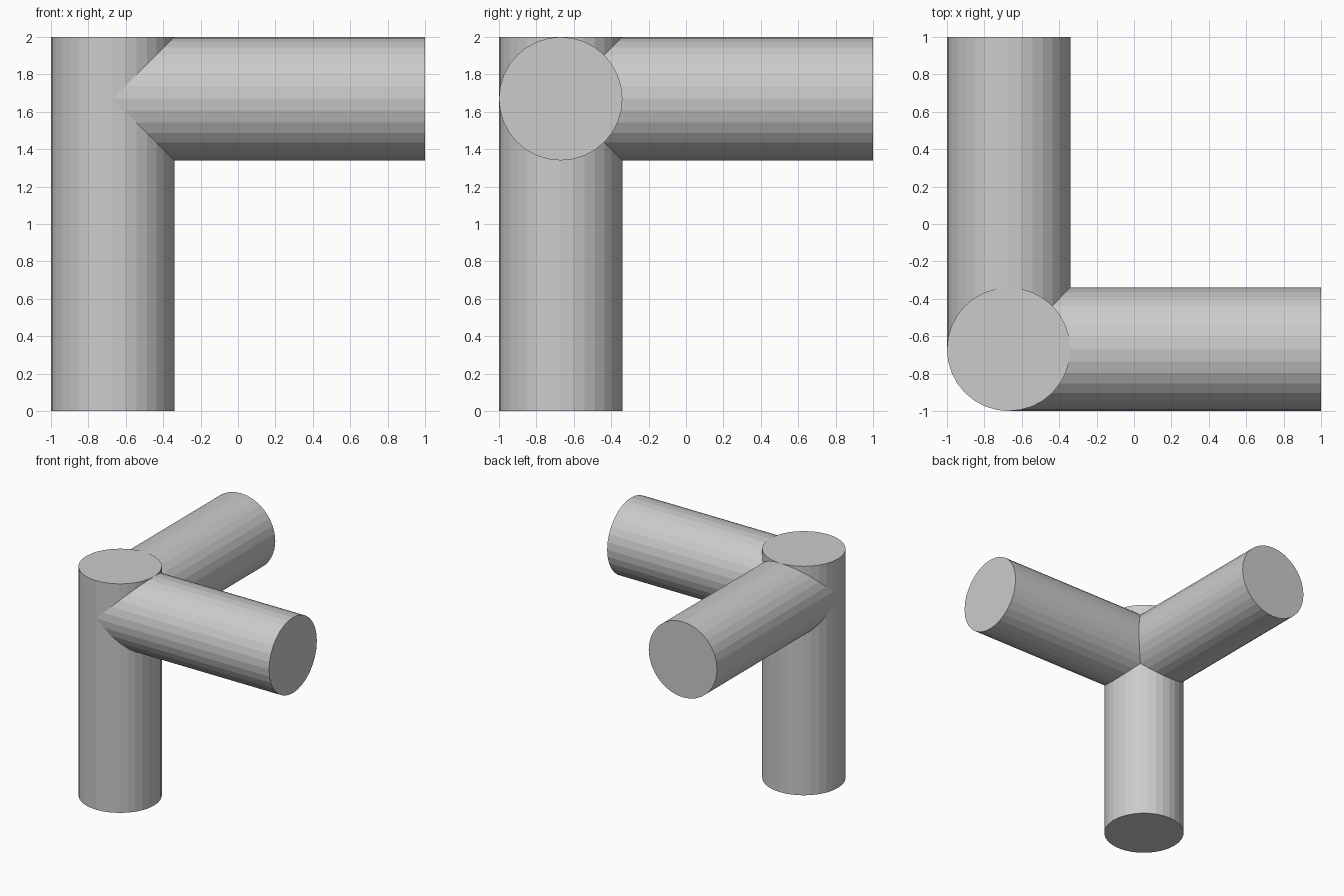
import bpy
from math import pi

if "Cube" in bpy.data.objects:
    bpy.data.objects.remove(bpy.data.objects["Cube"])

R = 0.33          # pipe radius
C = -1 + R        # shared axis position in x and y
H = 2 - R         # height of the horizontal pipes


def pipe(name, loc, length, rot=(0, 0, 0)):
    bpy.ops.mesh.primitive_cylinder_add(vertices=32, radius=R, depth=length,
                                        location=loc, rotation=rot)
    ob = bpy.context.object
    ob.name = name
    return ob


# upright post and two arms that start on its axis
post = pipe("corner_pipe", (C, C, 1), 2)
arm_length = 1 - C
mid = (1 + C) / 2
arms = [pipe("arm_x", (mid, C, H), arm_length, (0, pi / 2, 0)),
        pipe("arm_y", (C, mid, H), arm_length, (pi / 2, 0, 0))]

# weld the arms into the post
for arm in arms:
    mod = post.modifiers.new("join_" + arm.name, 'BOOLEAN')
    mod.operation = 'UNION'
    mod.solver = 'EXACT'
    mod.object = arm
bpy.context.view_layer.objects.active = post
for mod in list(post.modifiers):
    bpy.ops.object.modifier_apply(modifier=mod.name)
for arm in arms:
    bpy.data.objects.remove(arm)
